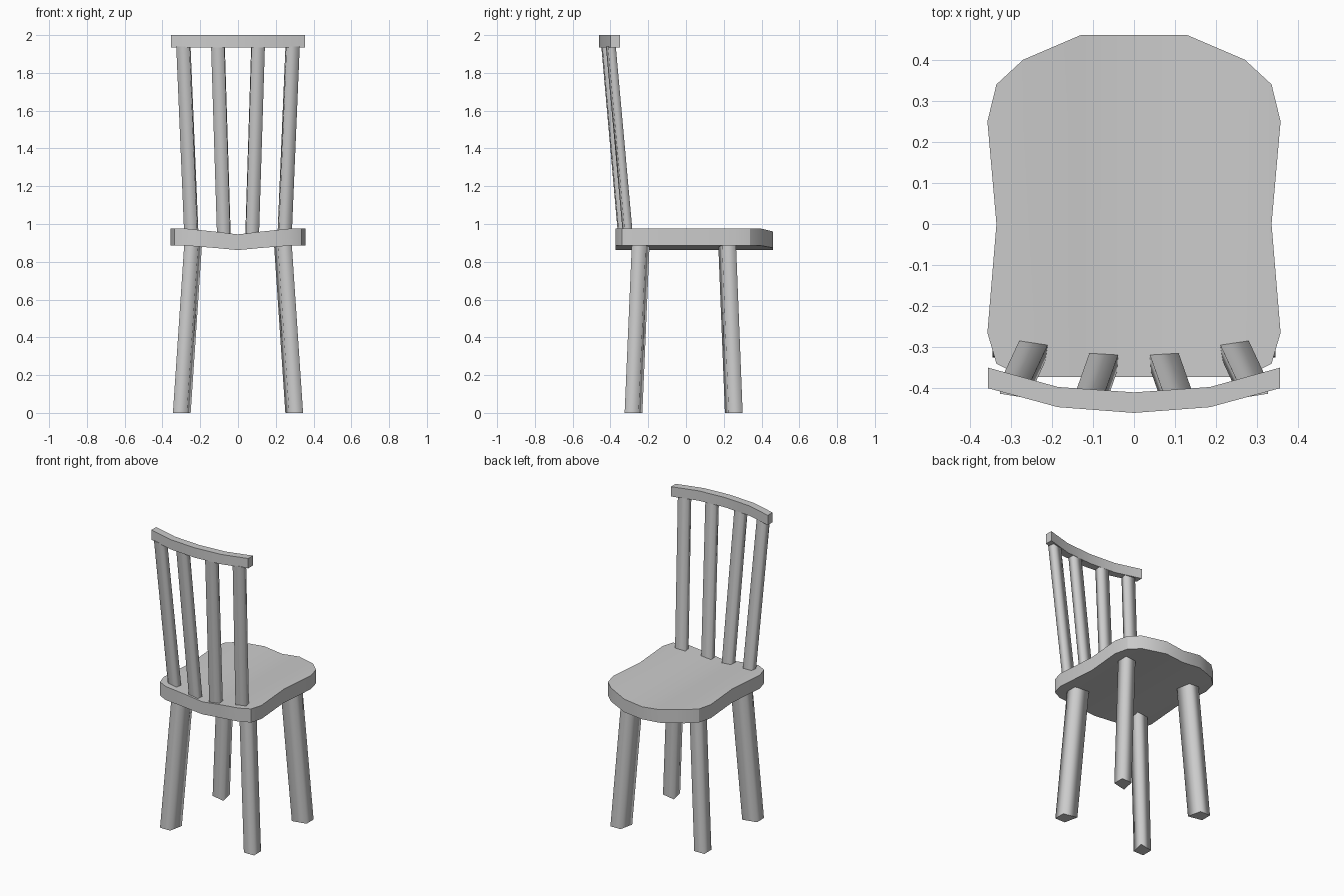
import bpy, math
from mathutils import Matrix, Vector

if "Cube" in bpy.data.objects:
    bpy.data.objects.remove(bpy.data.objects["Cube"])


def make_object(name, verts, faces):
    mesh = bpy.data.meshes.new(name)
    mesh.from_pydata(verts, [], faces)
    mesh.validate()
    obj = bpy.data.objects.new(name, mesh)
    bpy.context.collection.objects.link(obj)
    bpy.ops.object.select_all(action='DESELECT')
    obj.select_set(True)
    bpy.context.view_layer.objects.active = obj
    bpy.ops.object.mode_set(mode='EDIT')
    bpy.ops.mesh.select_all(action='SELECT')
    bpy.ops.mesh.normals_make_consistent(inside=False)
    bpy.ops.object.mode_set(mode='OBJECT')
    return obj


def post(name, section, bottom, top):
    """Slanted post with level ends and softly shaded sides."""
    n = len(section)
    verts = [(x + c[0], y + c[1], c[2]) for c in (bottom, top) for x, y in section]
    sides = [(i, (i + 1) % n, n + (i + 1) % n, n + i) for i in range(n)]
    obj = make_object(name, verts, sides + [tuple(range(n)), tuple(range(n, 2 * n))])
    for p in obj.data.polygons:
        p.use_smooth = abs(p.normal.z) < 0.9
    return obj


# Seat: rounded, waisted outline with a shallow dip along the middle
half = [(0, .46), (.13, .46), (.27, .40), (.335, .34), (.357, .25), (.335, 0),
        (.357, -.265), (.335, -.34), (.27, -.373), (.13, -.373), (0, -.373)]
n = len(half)
outline = half + [(-x, y) for x, y in half[1:-1][::-1]]
m = len(outline)


def seat_z(x, low, high):
    return low + (high - low) * min(abs(x) / .25, 1)


verts = [(x, y, seat_z(x, .945, .975)) for x, y in outline]
verts += [(x, y, seat_z(x, .862, .885)) for x, y in outline]
caps = [[0, 1, 9, 10], [1, 2, 8, 9], list(range(2, 9))]
caps += [[(m - i) % m for i in c] for c in caps]
faces = caps + [[i + m for i in c] for c in caps]
faces += [[i, (i + 1) % m, (i + 1) % m + m, i + m] for i in range(m)]
make_object("seat", verts, faces)
bpy.ops.object.shade_smooth_by_angle(angle=math.radians(30))

# Legs: four-sided, splayed outwards
leg_section = [(.047, .047), (-.027, .047), (-.047, -.047), (.047, -.027)]
for sx, side in ((-1, "left"), (1, "right")):
    for sy, end, y0, y1 in ((-1, "back", -.278, -.24), (1, "front", .253, .218)):
        section = [(x * sx, y * sy) for x, y in leg_section]
        post(f"{end}_{side}_leg", section, (.2975 * sx, y0, 0), (.238 * sx, y1, .887))

# Back spindles: flat bars turned to follow the curved rail
for sx, side in ((-1, "left"), (1, "right")):
    for name, turn, b, t in (("inner", 4, (.075, -.337), (.106, -.425)),
                             ("outer", 9, (.247, -.308), (.289, -.398))):
        rot = Matrix.Rotation(math.radians(turn * sx), 2)
        section = [tuple(rot @ Vector(p)) for p in
                   ((-.035, -.021), (.035, -.021), (.035, .021), (-.035, .021))]
        post(f"{name}_{side}_spindle", section,
             (b[0] * sx, b[1], .945), (t[0] * sx, t[1], 1.94))

# Top rail: gently curved bar
inner = [(-.355, -.35), (-.185, -.397), (0, -.41), (.185, -.397), (.355, -.35)]
outer = [(-.355, -.40), (-.185, -.446), (0, -.46), (.185, -.446), (.355, -.40)]
verts = [(x, y, z) for z in (1.935, 2.0) for row in (inner, outer) for x, y in row]
faces = [(0, 5, 15, 10), (4, 9, 19, 14)]
for i in range(4):
    for a, b in ((0, 5), (5, 15), (15, 10), (10, 0)):
        faces.append((a + i, a + i + 1, b + i + 1, b + i))
make_object("top_rail", verts, faces)
bpy.ops.object.shade_smooth_by_angle(angle=math.radians(30))
